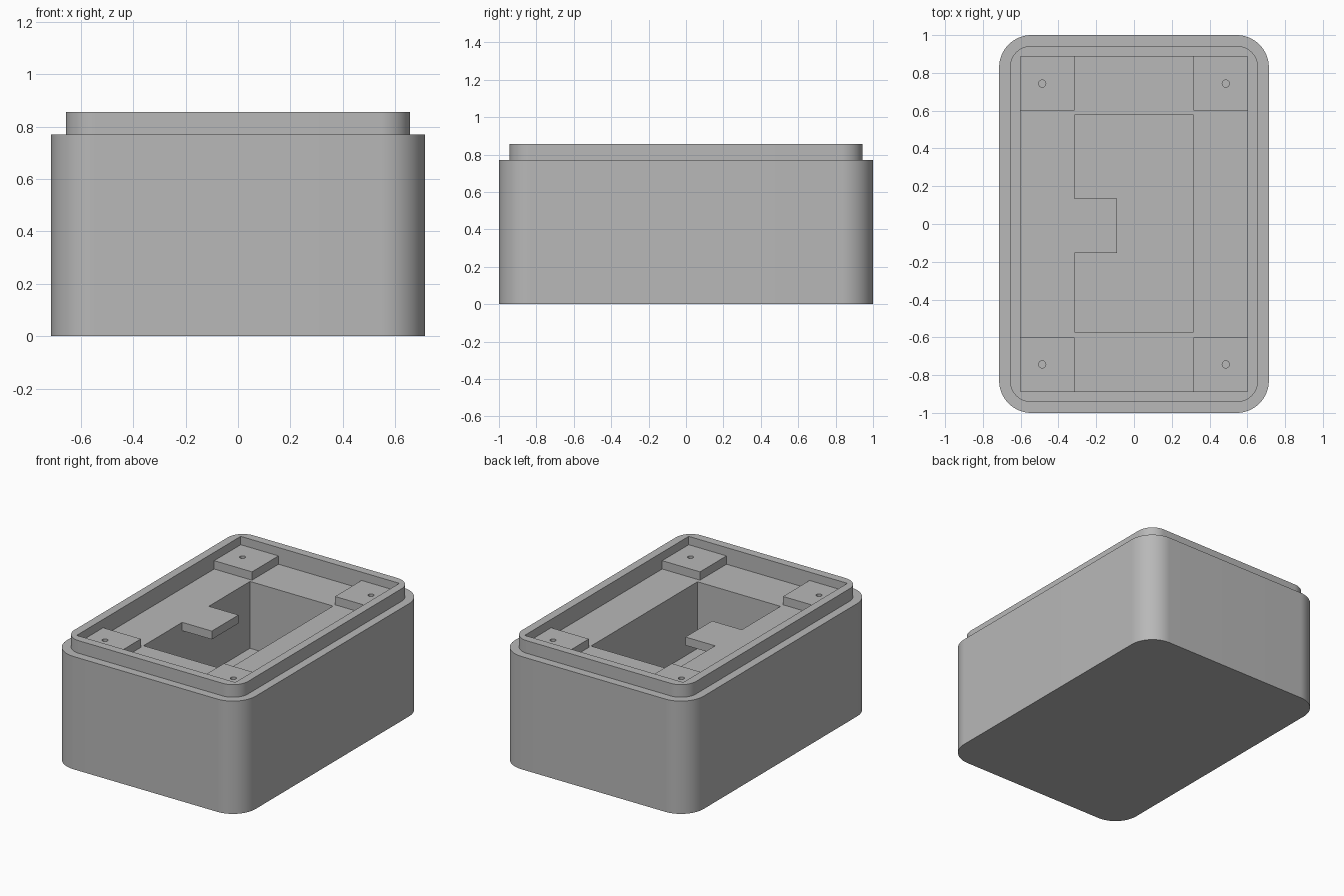
import bpy, bmesh
from math import cos, sin, pi, radians

old = bpy.data.objects.get("Cube")
if old:
    bpy.data.objects.remove(old, do_unlink=True)

# Single plastic colour
grey = bpy.data.materials.new("grey plastic")
grey.use_nodes = True
colour = (0.48, 0.48, 0.48, 1)
grey.diffuse_color = colour
grey.node_tree.nodes["Principled BSDF"].inputs["Base Color"].default_value = colour

# Main dimensions
BODY_TOP, RIM_TOP = 0.771, 0.857
PAD_TOP, LEDGE, FLOOR = 0.80, 0.743, 0.286
INNER_X, INNER_Y = 0.60, 0.886
WELL_X, WELL_Y0, WELL_Y1 = 0.314, -0.572, 0.578


def make_object(name, bm):
    bmesh.ops.recalc_face_normals(bm, faces=bm.faces)
    mesh = bpy.data.meshes.new(name)
    bm.to_mesh(mesh)
    bm.free()
    mesh.materials.append(grey)
    obj = bpy.data.objects.new(name, mesh)
    bpy.context.collection.objects.link(obj)
    return obj


def rounded_outline(hx, hy, r, steps=24):
    points = []
    for i, (sx, sy) in enumerate([(1, 1), (-1, 1), (-1, -1), (1, -1)]):
        for k in range(steps + 1):
            a = (i + k / steps) * pi / 2
            points.append((sx * (hx - r) + r * cos(a), sy * (hy - r) + r * sin(a)))
    return points


def lofted(name, levels):
    """Stack outlines (points, height) and cap both ends."""
    bm = bmesh.new()
    rings = [[bm.verts.new((x, y, z)) for x, y in pts] for pts, z in levels]
    count = len(rings[0])
    for low, high in zip(rings, rings[1:]):
        for i in range(count):
            j = (i + 1) % count
            bm.faces.new((low[i], low[j], high[j], high[i]))
    bm.faces.new(rings[0][::-1])
    bm.faces.new(rings[-1])
    return make_object(name, bm)


def box(name, x0, x1, y0, y1, z0, z1):
    outline = [(x0, y0), (x1, y0), (x1, y1), (x0, y1)]
    return lofted(name, [(outline, z0), (outline, z1)])


def cut(target, cutter):
    cutter.hide_render = True
    mod = target.modifiers.new("cut", 'BOOLEAN')
    mod.operation = 'DIFFERENCE'
    mod.solver = 'EXACT'
    mod.object = cutter
    bpy.ops.object.select_all(action='DESELECT')
    bpy.context.view_layer.objects.active = target
    target.select_set(True)
    bpy.ops.object.modifier_apply(modifier=mod.name)
    bpy.data.objects.remove(cutter, do_unlink=True)


# Body with stepped rim
outer = rounded_outline(0.714, 1.0, 0.171)
rim = rounded_outline(0.657, 0.943, 0.114)
body = lofted("box_body", [(outer, 0), (outer, BODY_TOP), (rim, BODY_TOP), (rim, RIM_TOP)])

# Shallow recess, then the deep well
cut(body, box("recess_cutter", -INNER_X, INNER_X, -INNER_Y, INNER_Y, LEDGE, 1))
cut(body, box("well_cutter", -WELL_X, WELL_X, WELL_Y0, WELL_Y1, FLOOR, 1))

# Tab reaching over the well, flush with the ledge
tab = box("well_tab", -WELL_X, -0.09, -0.154, 0.134, LEDGE - 0.057, LEDGE)

# Corner pads with screw holes
parts = [body, tab]
for sx, side in ((-1, "right"), (1, "left")):
    for sy, end in ((-1, "front"), (1, "back")):
        xs = sorted((sx * WELL_X, sx * INNER_X))
        ys = sorted((sy * 0.60, sy * INNER_Y))
        pad = box(f"{end}_{side}_pad", *xs, *ys, LEDGE, PAD_TOP)
        parts.append(pad)
        for target in (pad, body):
            hole = [(sx * 0.486 + 0.019 * cos(k * pi / 12),
                     sy * 0.743 + 0.019 * sin(k * pi / 12)) for k in range(24)]
            cut(target, lofted("hole_cutter", [(hole, 0.55), (hole, 1)]))

# Smooth rounded corners, crisp edges
for obj in parts:
    bpy.ops.object.select_all(action='DESELECT')
    bpy.context.view_layer.objects.active = obj
    obj.select_set(True)
    bpy.ops.object.shade_smooth_by_angle(angle=radians(30))
